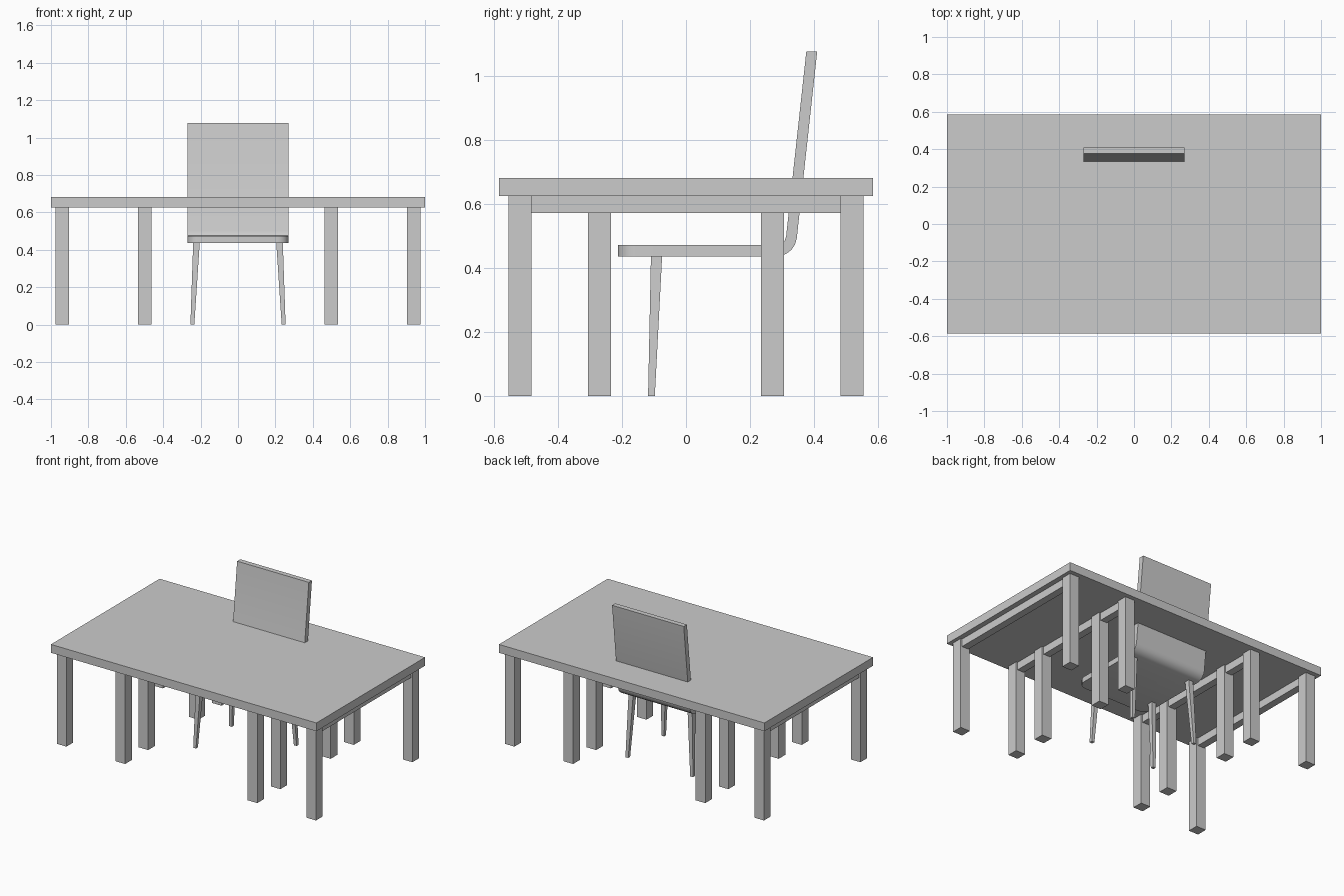
import bpy, bmesh, math
from mathutils import Vector

if "Cube" in bpy.data.objects:
    bpy.data.objects.remove(bpy.data.objects["Cube"])


def finish(name, bm):
    bmesh.ops.recalc_face_normals(bm, faces=bm.faces)
    me = bpy.data.meshes.new(name)
    bm.to_mesh(me)
    bm.free()
    ob = bpy.data.objects.new(name, me)
    bpy.context.collection.objects.link(ob)
    return ob


def tapered_box(name, bottom, top, bottom_size, top_size):
    """Four-sided bar between two centre points, sizes are (x, y)."""
    bm = bmesh.new()
    rings = []
    for c, s in ((bottom, bottom_size), (top, top_size)):
        rings.append([bm.verts.new((c[0] + i * s[0] / 2, c[1] + j * s[1] / 2, c[2]))
                      for i, j in ((-1, -1), (1, -1), (1, 1), (-1, 1))])
    lo, hi = rings
    bm.faces.new(lo[::-1])
    bm.faces.new(hi)
    for k in range(4):
        n = (k + 1) % 4
        bm.faces.new((lo[k], lo[n], hi[n], hi[k]))
    return finish(name, bm)


def box(name, x, y, z0, z1, sx, sy):
    return tapered_box(name, (x, y, z0), (x, y, z1), (sx, sy), (sx, sy))


# Table top
box("table_top", 0, 0, 0.625, 0.682, 2.0, 1.17)

# Table legs and the rails that join each row
LEG = 0.072
for sx in (-1, 1):
    for sy in (-1, 1):
        box("corner_leg", sx * 0.94, sy * 0.519, 0, 0.625, LEG, LEG)
        box("inner_leg", sx * 0.498, sy * 0.519, 0, 0.625, LEG, LEG)
        box("middle_leg", sx * 0.498, sy * 0.271, 0, 0.625, LEG, LEG)
    box("end_rail", sx * 0.94, 0, 0.573, 0.625, 0.05, 0.967)
    box("inner_rail", sx * 0.498, 0, 0.573, 0.625, 0.05, 0.967)

# Chair shell: seat bending up into the back, a side profile extruded across x
profile = [(-0.213, 0.437), (0.295, 0.437), (0.315, 0.446), (0.330, 0.458),
           (0.340, 0.473), (0.346, 0.492), (0.410, 1.077), (0.376, 1.077),
           (0.313, 0.500), (0.309, 0.487), (0.302, 0.477), (0.290, 0.473),
           (-0.213, 0.473)]
bm = bmesh.new()
face = bm.faces.new([bm.verts.new((-0.27, y, z)) for y, z in profile])
res = bmesh.ops.extrude_face_region(bm, geom=[face])
bmesh.ops.translate(bm, vec=Vector((0.54, 0, 0)),
                    verts=[v for v in res["geom"] if isinstance(v, bmesh.types.BMVert)])
# Rounded front corners of the seat
front = [e for e in bm.edges
         if all(v.co.y < -0.21 for v in e.verts)
         and abs(e.verts[0].co.x - e.verts[1].co.x) < 1e-4]
bmesh.ops.bevel(bm, geom=front, offset=0.06, segments=6, profile=0.5, affect='EDGES')
shell = finish("chair_shell", bm)
bpy.context.view_layer.objects.active = shell
shell.select_set(True)
bpy.ops.object.shade_smooth_by_angle(angle=math.radians(35))

# Splayed, tapered chair legs
for sx in (-1, 1):
    for name, y0, y1 in (("chair_front_leg", -0.108, -0.092),
                         ("chair_back_leg", 0.278, 0.258)):
        tapered_box(name, (sx * 0.244, y0, 0), (sx * 0.222, y1, 0.44),
                    (0.021, 0.021), (0.035, 0.035))
